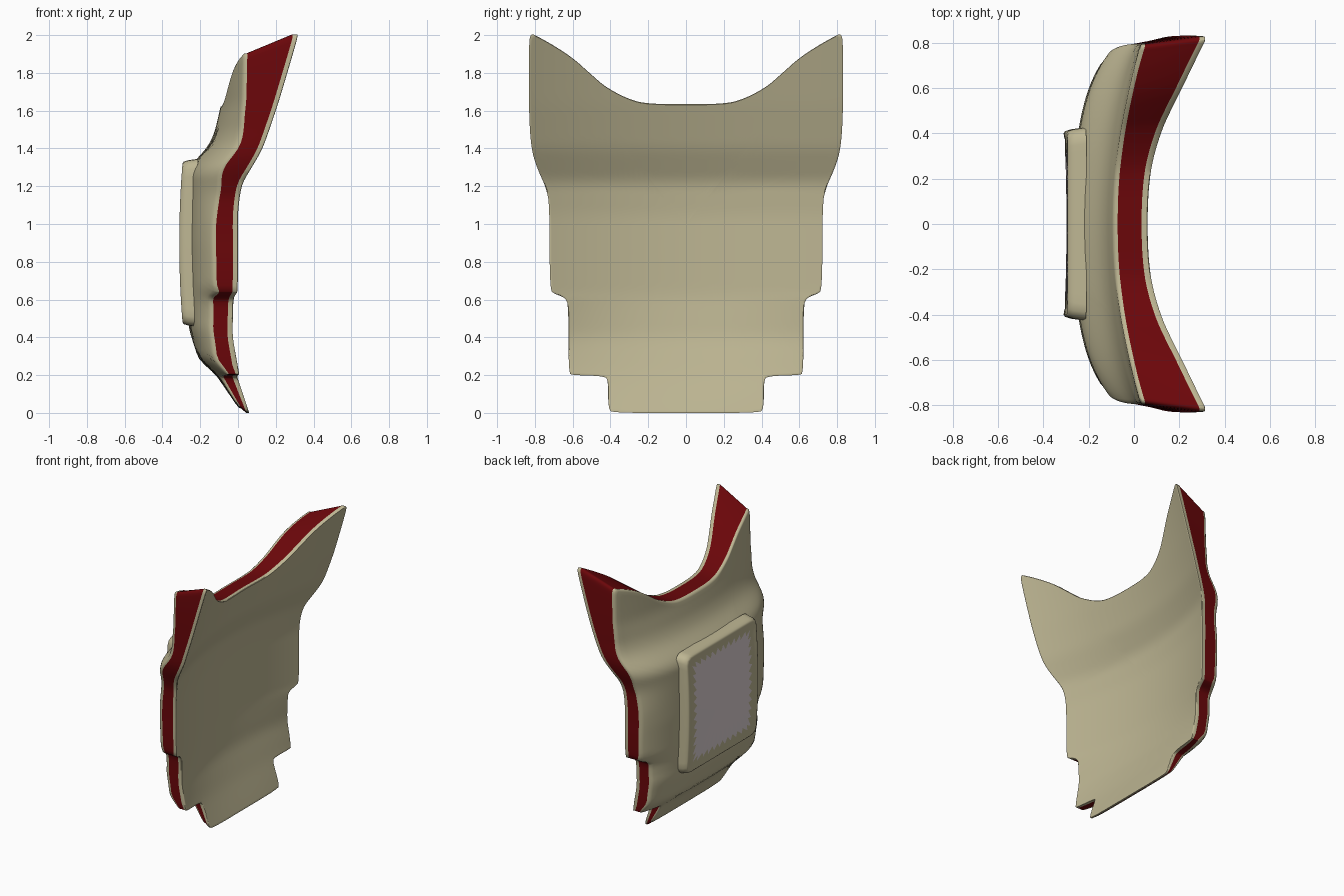
import bpy, bmesh, math

if "Cube" in bpy.data.objects:
    bpy.data.objects.remove(bpy.data.objects["Cube"])


def material(name, rgb):
    m = bpy.data.materials.new(name)
    m.diffuse_color = (*rgb, 1)
    m.use_nodes = True
    m.node_tree.nodes["Principled BSDF"].inputs["Base Color"].default_value = m.diffuse_color
    return m


BEIGE = material("beige", (0.51, 0.465, 0.29))
RED = material("dark red", (0.145, 0.002, 0.003))
GRAY = material("light gray", (0.70, 0.62, 0.63))


def lookup(table, z):
    """Linear interpolation of a short profile, softened by averaging."""
    def lin(q):
        for (a, u), (b, v) in zip(table, table[1:]):
            if q <= b:
                return u + (v - u) * (q - a) / (b - a)
        return table[-1][1]
    return sum(lin(z + d) for d in (-.036, -.024, -.012, 0, .012, .024, .036)) / 7


# centre-line profiles (z, x) of the inner and outer faces
INNER = [(-.1, .095), (0, .06), (.2, -.02), (.4, -.085), (.62, -.113), (1.05, -.115),
         (1.22, -.1), (1.4, -.015), (1.63, .06), (2.0, .17), (2.1, .20)]
OUTER = [(-.1, .06), (0, .02), (.22, -.13), (.27, -.205), (.45, -.262), (.9, -.275),
         (1.28, -.268), (1.34, -.225), (1.4, -.165), (1.48, -.125), (1.63, -.09),
         (1.9, -.075), (2.1, -.03)]
# extra falling-off of the outer face toward the side edges, and half width there
FALL = [(0, .02), (.2, .04), (.4, .055), (1.0, .055), (1.2, .075), (1.4, .06), (1.6, .015), (2, 0)]
WIDTH = [(0, .62), (.6, .63), (.66, .72), (1.15, .73), (1.4, .82), (2, .83)]


def inner_x(y, z):
    return lookup(INNER, z) + .22 * min(1, max(0, z / .6)) * y * y


def outer_x(y, z):
    fall = lookup(FALL, z) * (abs(y) / lookup(WIDTH, z)) ** 6
    return lookup(OUTER, z) + .16 * min(1, max(.1, z / .5)) * y * y + fall


def chaikin(pts):
    out = [pts[0]]
    for (a, b), (c, d) in zip(pts, pts[1:]):
        out += [(a * .75 + c * .25, b * .75 + d * .25), (a * .25 + c * .75, b * .25 + d * .75)]
    return out + [pts[-1]]


def subdivide(pts, step):
    out = []
    for (a, b), (c, d) in zip(pts, pts[1:]):
        n = max(1, math.ceil(math.hypot(c - a, d - b) / step))
        out += [(a + (c - a) * i / n, b + (d - b) * i / n) for i in range(n)]
    return out + [pts[-1]]


def build(name, rings, mats, materials):
    """Closed skin through rings; first and last rings are single points."""
    bm = bmesh.new()
    vr = [[bm.verts.new(p) for p in r] for r in rings]
    for k, (a, b) in enumerate(zip(vr, vr[1:])):
        n = max(len(a), len(b))
        for i in range(n):
            j = (i + 1) % n
            if len(a) == 1:
                f = bm.faces.new((a[0], b[i], b[j]))
            elif len(b) == 1:
                f = bm.faces.new((a[i], b[0], a[j]))
            else:
                f = bm.faces.new((a[i], b[i], b[j], a[j]))
            f.material_index = mats[k]
    bmesh.ops.recalc_face_normals(bm, faces=bm.faces)
    me = bpy.data.meshes.new(name)
    bm.to_mesh(me)
    bm.free()
    for m in materials:
        me.materials.append(m)
    ob = bpy.data.objects.new(name, me)
    bpy.context.collection.objects.link(ob)
    bpy.ops.object.select_all(action='DESELECT')
    ob.select_set(True)
    bpy.context.view_layer.objects.active = ob
    bpy.ops.object.shade_smooth_by_angle(angle=math.radians(50))
    return ob


# ---- curved plate: stepped half outline (y, z), mirrored
half = [(0, 1.635), (.17, 1.635), (.28, 1.65), (.42, 1.72), (.5, 1.79), (.6, 1.88),
        (.7, 1.945), (.78, 1.99), (.825, 2.012), (.832, 1.93), (.832, 1.6), (.82, 1.4),
        (.79, 1.3), (.74, 1.19), (.722, 1.1), (.722, .65), (.695, .63), (.64, .61), (.622, .57),
        (.622, .21), (.60, .2), (.43, .195), (.412, .17), (.412, .02), (.385, 0), (0, 0)]
half = subdivide(chaikin(chaikin(half)), .035)
outline = half + [(-y, z) for y, z in half[-2:0:-1]]
CZ = 1.0


def scaled(pts, s):
    return [(y * s, CZ + (z - CZ) * s) for y, z in pts]


def back_point(y, z):
    """The outer face is a little smaller, mostly at the shoulder tips."""
    t = min(1, max(0, (z - 1.5) / .5))
    u = min(1, max(0, (z - 1.2) / .3))
    return y * (1 - .04 * u), z - .1 * t * t + .025 * max(0, 1 - z / .2)


back = [back_point(*p) for p in outline]
steps = [i / 30 for i in range(1, 29)]
rings = [[(inner_x(0, CZ), 0, CZ)]]
for s in steps + [.985, .994]:
    rings.append([(inner_x(y, z), y, z) for y, z in scaled(outline, s)])

# rim: thin beige lip, red band, rounded beige shoulder
rim = []
for (y, z), (by, bz) in zip(outline, back):
    f, b = inner_x(y, z), outer_x(by, bz)
    rim.append((f, b, f - b))


def rim_ring(t, dx):
    return [(f + (b - f) * t + dx * min(1, w / .1), y + (v - y) * t, z + (q - z) * t)
            for (f, b, w), (y, z), (v, q) in zip(rim, outline, back)]


rings += [rim_ring(0, -.004), rim_ring(0, -.028), rim_ring(1, .02), rim_ring(1, .010)]
for s, dx in ((.99, .002), (.975, 0)):
    rings.append([(outer_x(y, z) + dx, y, z) for y, z in scaled(back, s)])
for s in reversed(steps):
    rings.append([(outer_x(y, z), y, z) for y, z in scaled(back, s)])
rings.append([(outer_x(0, CZ), 0, CZ)])
red_index = 1 + len(steps) + 2 + 1
mats = [1 if k == red_index else 0 for k in range(len(rings) - 1)]
build("curved_plate", rings, mats, [BEIGE, RED])

# ---- raised back panel with a shallow gray field and saw-tooth border
PZ = .90
N = 88


def rounded_rect(hy, hz, r):
    pts = []
    for cy, cz, a0 in ((1, 1, 0), (-1, 1, 90), (-1, -1, 180), (1, -1, 270)):
        for i in range(7):
            a = math.radians(a0 + 15 * i)
            pts.append((cy * (hy - r) + r * math.cos(a), cz * (hz - r) + r * math.sin(a)))
    fine = subdivide(pts + [pts[0]], .004)
    return [fine[int(i * (len(fine) - 1) / N)] for i in range(N)]


def panel_ring(hy, hz, r, x, tooth=0):
    out = []
    for i, (y, z) in enumerate(rounded_rect(hy, hz, r)):
        k = 1 - tooth * (i % 2)
        y, z = y * k, z * k
        out.append((x + .018 * (z / .43) ** 2, y, PZ + z))
    return out


panel = [[(-.2, 0, PZ)],
         panel_ring(.425, .445, .05, -.23), panel_ring(.418, .438, .05, -.28),
         panel_ring(.41, .43, .05, -.305), panel_ring(.40, .42, .045, -.311),
         panel_ring(.385, .405, .04, -.309), panel_ring(.372, .392, .035, -.305),
         panel_ring(.342, .372, .02, -.304, .11),
         panel_ring(.2, .2, .02, -.300), [(-.298, 0, PZ)]]
build("back_panel", panel, [0, 0, 0, 0, 0, 0, 0, 1, 1], [BEIGE, GRAY])
